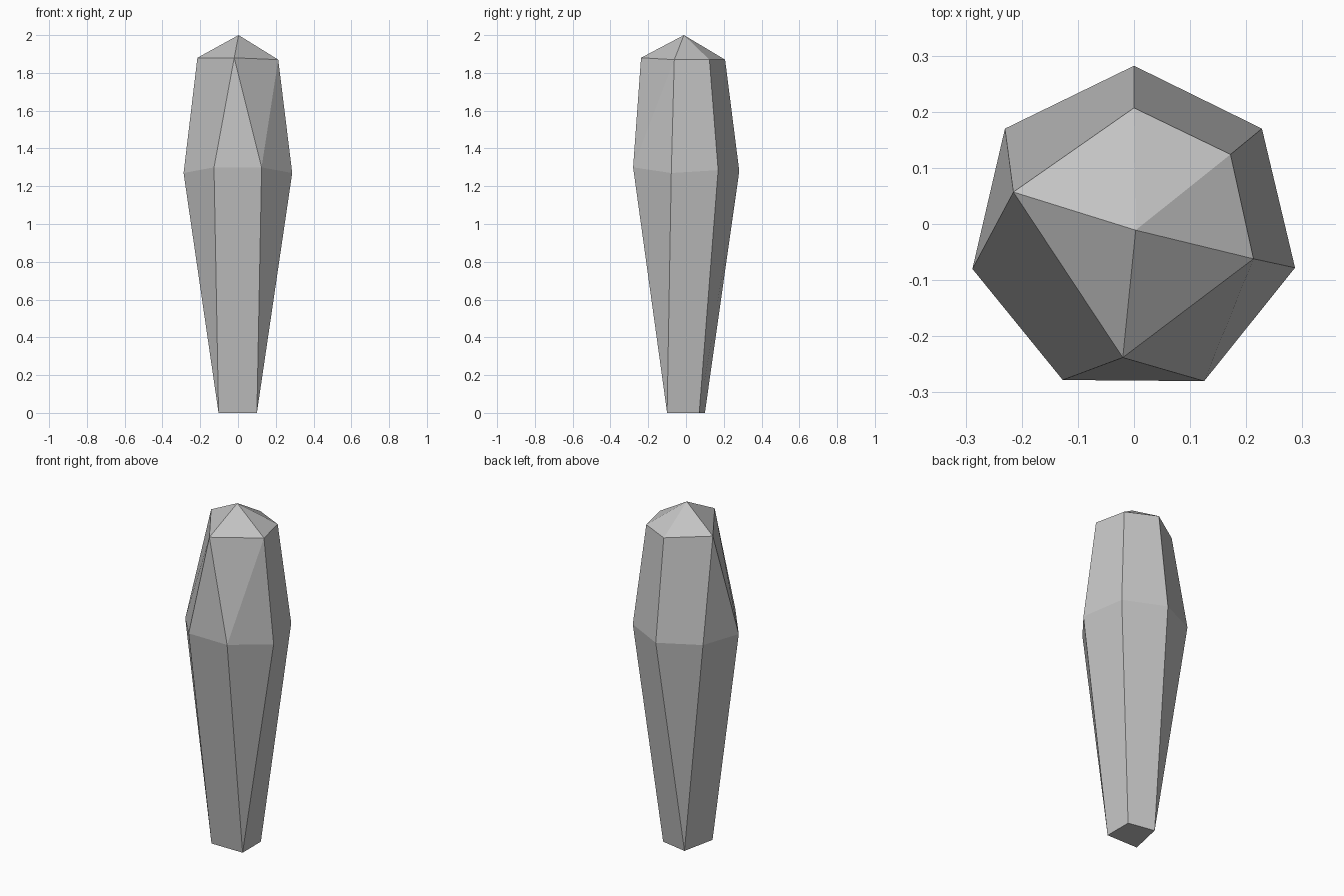
import bpy
import bmesh

cube = bpy.data.objects.get("Cube")
if cube:
    bpy.data.objects.remove(cube, do_unlink=True)

# One flat grey stone colour
stone = bpy.data.materials.new("grey_stone")
stone.use_nodes = True
grey = (0.55, 0.55, 0.55, 1)
stone.diffuse_color = grey
stone.node_tree.nodes["Principled BSDF"].inputs["Base Color"].default_value = grey

# Rings run counter-clockwise from the back
FOOT = [(-0.06, 0.10, 0), (-0.103, -0.10, 0), (0.10, -0.10, 0), (0.10, 0.07, 0)]
WAIST = [(0, 0.282, 1.28), (-0.23, 0.17, 1.285), (-0.288, -0.08, 1.27),
         (-0.127, -0.278, 1.30), (0.125, -0.28, 1.30),
         (0.287, -0.078, 1.27), (0.228, 0.17, 1.285)]
SHOULDER = [(0, 0.207, 1.87), (-0.215, 0.057, 1.88), (-0.02, -0.238, 1.88),
            (0.213, -0.062, 1.87), (0.172, 0.124, 1.87)]
# Ring corner that each waist corner joins to
FOOT_JOIN = (0, 0, 1, 1, 2, 2, 3)
SHOULDER_JOIN = (0, 1, 1, 2, 2, 3, 4)

bm = bmesh.new()


def add_ring(points):
    return [bm.verts.new(p) for p in points]


def bridge(lower, upper):
    """Skin two matched rings; a shared corner turns its quad into a triangle."""
    for i in range(len(lower)):
        j = (i + 1) % len(lower)
        corners = dict.fromkeys((lower[i], lower[j], upper[j], upper[i]))
        bm.faces.new(list(corners))


foot, waist, shoulder = map(add_ring, (FOOT, WAIST, SHOULDER))
tip = bm.verts.new((0.003, -0.011, 2))

# Tapering shaft, upper facets, pointed cap and flat base
bridge([foot[k] for k in FOOT_JOIN], waist)
bridge(waist, [shoulder[k] for k in SHOULDER_JOIN])
bridge(shoulder, [tip] * len(shoulder))
bm.faces.new(foot[::-1])

# Crease across the front facet beside the narrow triangle
bmesh.utils.face_split(
    next(f for f in waist[4].link_faces if shoulder[3] in f.verts),
    waist[4], shoulder[3])
bmesh.ops.recalc_face_normals(bm, faces=bm.faces[:])

mesh = bpy.data.meshes.new("crystal_shard")
bm.to_mesh(mesh)
bm.free()
mesh.materials.append(stone)
shard = bpy.data.objects.new("crystal_shard", mesh)
bpy.context.collection.objects.link(shard)
